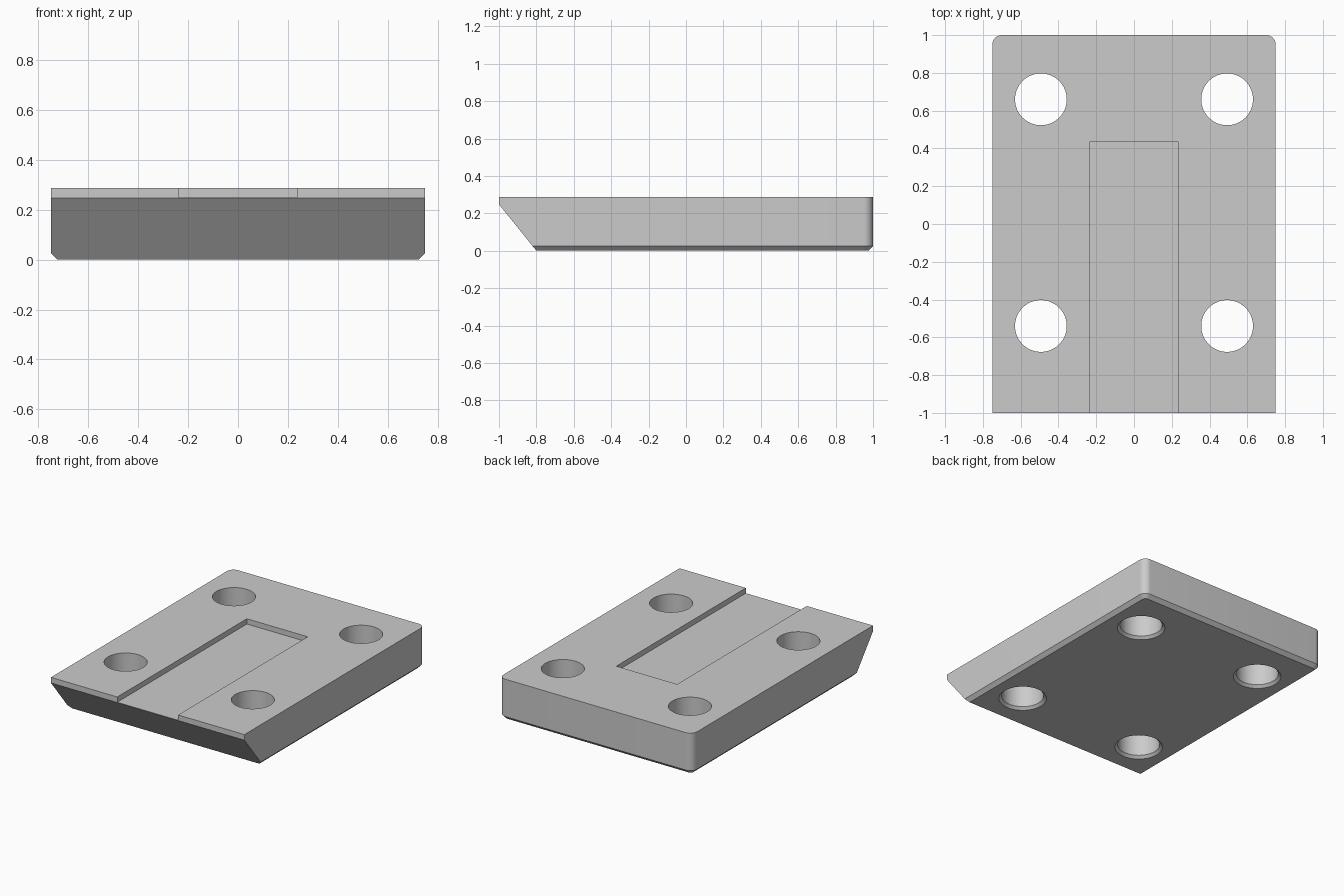
import bpy, bmesh, math
from mathutils import Vector

default = bpy.data.objects.get("Cube")
if default:
    bpy.data.objects.remove(default, do_unlink=True)

HALF_W, HALF_L, TOP = 0.75, 1.0, 0.287
CHAMFER, CORNER, LIP = 0.025, 0.05, 0.248

grey = bpy.data.materials.new("light_grey")
grey.use_nodes = True
colour = (0.6, 0.6, 0.6, 1)
grey.diffuse_color = colour
grey.node_tree.nodes["Principled BSDF"].inputs["Base Color"].default_value = colour


def loft(name, rings):
    """Closed solid through a stack of rings with equal point counts."""
    bm = bmesh.new()
    loops = [[bm.verts.new(p) for p in ring] for ring in rings]
    for a, b in zip(loops, loops[1:]):
        for i in range(len(a)):
            j = (i + 1) % len(a)
            bm.faces.new((a[i], a[j], b[j], b[i]))
    bm.faces.new(loops[0][::-1])
    bm.faces.new(loops[-1])
    bmesh.ops.recalc_face_normals(bm, faces=bm.faces)
    mesh = bpy.data.meshes.new(name)
    bm.to_mesh(mesh)
    bm.free()
    mesh.materials.append(grey)
    obj = bpy.data.objects.new(name, mesh)
    bpy.context.collection.objects.link(obj)
    return obj


def outline(inset, z):
    """Square front corners, rounded back corners."""
    w, l, r = HALF_W - inset, HALF_L - inset, CORNER - inset
    pts = [(-w, -HALF_L, z), (w, -HALF_L, z)]
    for side, start in ((1, 0), (-1, 90)):
        for i in range(11):
            a = math.radians(start + 9 * i)
            pts.append((side * (w - r) + r * math.cos(a), l - r + r * math.sin(a), z))
    return pts


def circle(x, y, r, z, n=64):
    return [(x + r * math.cos(math.tau * i / n), y + r * math.sin(math.tau * i / n), z)
            for i in range(n)]


def cut(target, cutter):
    cutter.hide_render = True
    mod = target.modifiers.new("cut", "BOOLEAN")
    mod.operation, mod.solver, mod.object = "DIFFERENCE", "EXACT", cutter
    bpy.context.view_layer.objects.active = target
    bpy.ops.object.modifier_apply(modifier=mod.name)
    bpy.data.objects.remove(cutter, do_unlink=True)


# Plate with chamfered bottom edge
plate = loft("mounting_plate", [outline(CHAMFER, 0), outline(0, CHAMFER), outline(0, TOP)])

# Sloping front underside
bm = bmesh.new()
bm.from_mesh(plate.data)
bmesh.ops.bisect_plane(bm, geom=bm.verts[:] + bm.edges[:] + bm.faces[:],
                       plane_co=Vector((0, -0.8, 0)),
                       plane_no=Vector((0, -LIP, -0.2)), clear_outer=True)
bmesh.ops.holes_fill(bm, edges=[e for e in bm.edges if e.is_boundary])
bmesh.ops.recalc_face_normals(bm, faces=bm.faces)
bm.to_mesh(plate.data)
bm.free()

# Shallow slot open at the front
slot = [(-0.236, -1.2), (0.236, -1.2), (0.236, 0.435), (-0.236, 0.435)]
cut(plate, loft("slot_cutter", [[(x, y, z) for x, y in slot] for z in (0.25, 0.4)]))

# Four bolt holes, countersunk underneath
for x in (-0.493, 0.493):
    for y in (-0.54, 0.66):
        profile = [(0.175, -0.02), (0.137, 0.018), (0.137, 0.4)]
        cut(plate, loft("hole_cutter", [circle(x, y, r, z) for r, z in profile]))

bpy.ops.object.select_all(action="DESELECT")
plate.select_set(True)
bpy.context.view_layer.objects.active = plate
bpy.ops.object.shade_smooth_by_angle(angle=math.radians(30))
